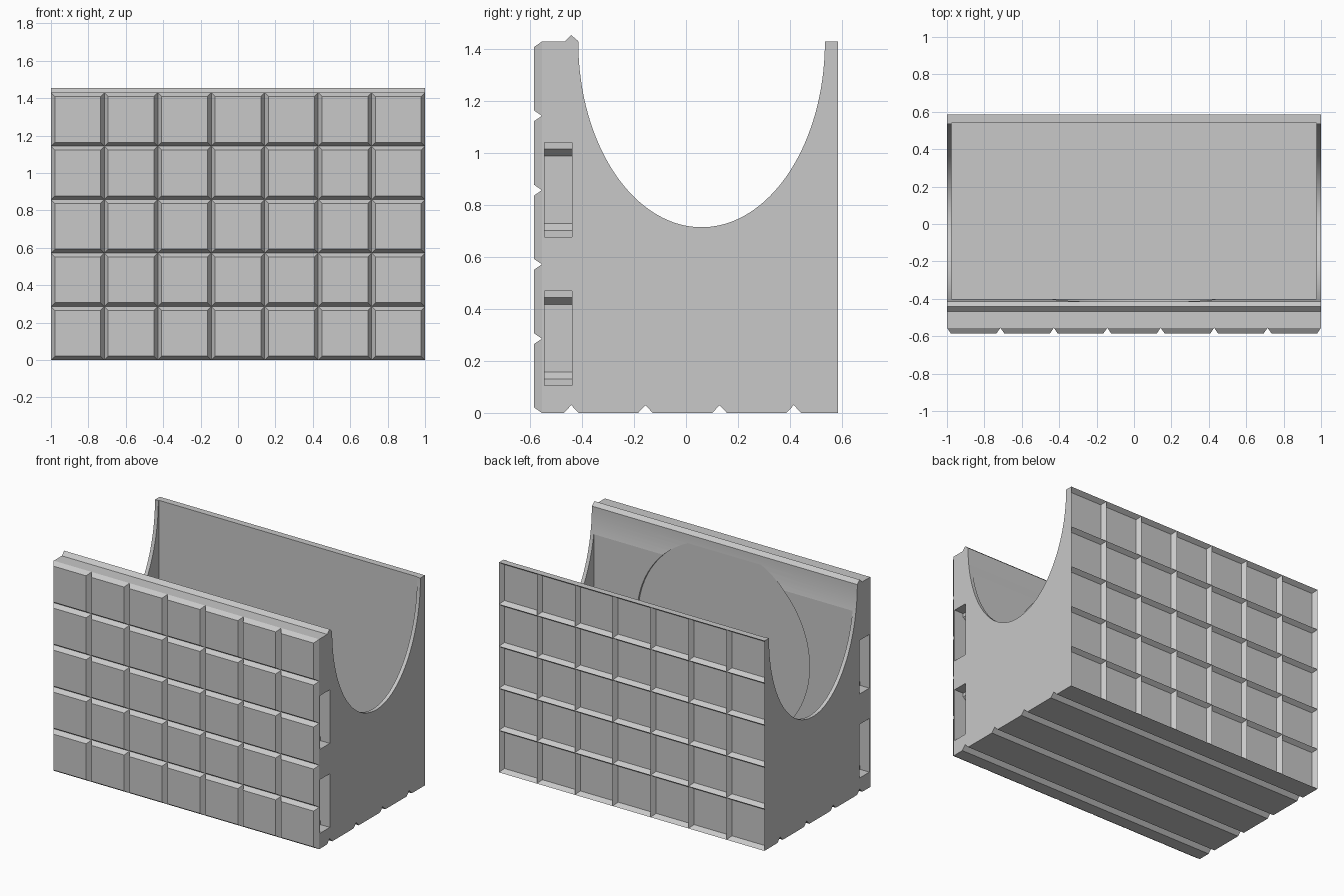
import bpy, bmesh
from math import sin, cos, pi, radians
from mathutils import Vector

if "Cube" in bpy.data.objects:
    bpy.data.objects.remove(bpy.data.objects["Cube"], do_unlink=True)

COLS, ROWS, HEIGHT = 7, 5, 1.43
FRONT, BACK, BEVEL = -0.555, 0.585, 0.029
PITCH = 2 / COLS

grey = bpy.data.materials.new("light_grey")
grey.use_nodes = True
grey.diffuse_color = (0.58, 0.58, 0.58, 1)
grey.node_tree.nodes["Principled BSDF"].inputs["Base Color"].default_value = (0.58, 0.58, 0.58, 1)


def prism(points, offset):
    """Solid made by sweeping a closed outline along an offset."""
    bm = bmesh.new()
    face = bm.faces.new([bm.verts.new(p) for p in points])
    swept = bmesh.ops.extrude_face_region(bm, geom=[face], use_keep_orig=True)
    moved = [v for v in swept["geom"] if isinstance(v, bmesh.types.BMVert)]
    bmesh.ops.translate(bm, verts=moved, vec=offset)
    bmesh.ops.recalc_face_normals(bm, faces=bm.faces)
    return bm


def finish(bm, name):
    mesh = bpy.data.meshes.new(name)
    bm.to_mesh(mesh)
    bm.free()
    mesh.materials.append(grey)
    obj = bpy.data.objects.new(name, mesh)
    bpy.context.collection.objects.link(obj)
    return obj


def tile_wall(bm, side, depth):
    """Divide one long wall into squares and raise or sink each one."""
    def wall():
        return [f for f in bm.faces if f.normal.y * side > 0.99]
    cuts = [(Vector((-1 + PITCH * i, 0, 0)), (1, 0, 0)) for i in range(1, COLS)]
    cuts += [(Vector((0, 0, HEIGHT / ROWS * i)), (0, 0, 1)) for i in range(1, ROWS)]
    for point, normal in cuts:
        faces = wall()
        edges = {e for f in faces for e in f.edges}
        verts = {v for f in faces for v in f.verts}
        bmesh.ops.bisect_plane(bm, geom=faces + list(edges) + list(verts),
                               dist=1e-5, plane_co=point, plane_no=normal)
        bm.normal_update()
    bmesh.ops.inset_individual(bm, faces=wall(), thickness=BEVEL, depth=depth)
    bm.normal_update()


# Body outline: grooved underside, back, open top, locating ridge
outline = [(FRONT, 0)]
for i in range(4):
    y = -0.442 + PITCH * i
    outline += [(y - 0.028, 0), (y, 0.03), (y + 0.028, 0)]
outline += [(BACK, 0), (BACK, HEIGHT), (-0.413, HEIGHT), (-0.442, HEIGHT + 0.025),
            (-0.468, HEIGHT), (FRONT, HEIGHT)]
bm = prism([(-1, y, z) for y, z in outline], (2, 0, 0))
bm.normal_update()
tile_wall(bm, -1, 0.03)
tile_wall(bm, 1, -0.03)
body = finish(bm, "storage_block")

cutters = []

# Rounded opening through both ends
arc = [(0.06 + 0.475 * cos(a), HEIGHT + 0.715 * sin(a))
       for a in (pi + pi * i / 80 for i in range(81))]
arc += [(0.535, 2), (-0.415, 2)]
cutters.append(finish(prism([(-1.1, y, z) for y, z in arc], (2.2, 0, 0)), "end_opening_cutter"))

# Hollow interior
corners = [(-0.975, -0.4), (0.975, -0.4), (0.975, 0.54), (-0.975, 0.54)]
interior = prism([(x, y, 0.1) for x, y in corners], (0, 0, 1.33))
# Shallow round recess on the inside of the thick wall
disc = [(0.65 * cos(a), -0.4135, 0.785 + 0.65 * sin(a))
        for a in (2 * pi * i / 128 for i in range(128))]
cutters.append(finish(interior, "interior_cutter"))
cutters.append(finish(prism(disc, (0, 0.3, 0)), "round_recess_cutter"))

# Stepped slots in both ends of the thick wall
step = [(1.1, 0), (0.93, 0), (0.93, 0.025), (0.9, 0.052)]
for side in (-1, 1):
    for base in (0.105, 0.677):
        half = [(side * x, -0.545, base + z) for x, z in step]
        other = [(side * x, -0.545, base + 0.365 - z) for x, z in reversed(step)]
        cutters.append(finish(prism(half + other, (0, 0.105, 0)), "end_slot_cutter"))

# Carve the body, then drop the cutters
for cutter in cutters:
    cutter.hide_render = True
    mod = body.modifiers.new(cutter.name, "BOOLEAN")
    mod.operation = "DIFFERENCE"
    mod.solver = "EXACT"
    mod.object = cutter
bpy.context.view_layer.update()
carved = bpy.data.meshes.new_from_object(body.evaluated_get(bpy.context.evaluated_depsgraph_get()))
body.modifiers.clear()
body.data = carved
for cutter in cutters:
    bpy.data.objects.remove(cutter, do_unlink=True)
carved.materials.clear()
carved.materials.append(grey)
for poly in carved.polygons:
    poly.material_index = 0

for obj in bpy.context.selected_objects:
    obj.select_set(False)
body.select_set(True)
bpy.context.view_layer.objects.active = body
bpy.ops.object.shade_smooth_by_angle(angle=radians(6))
